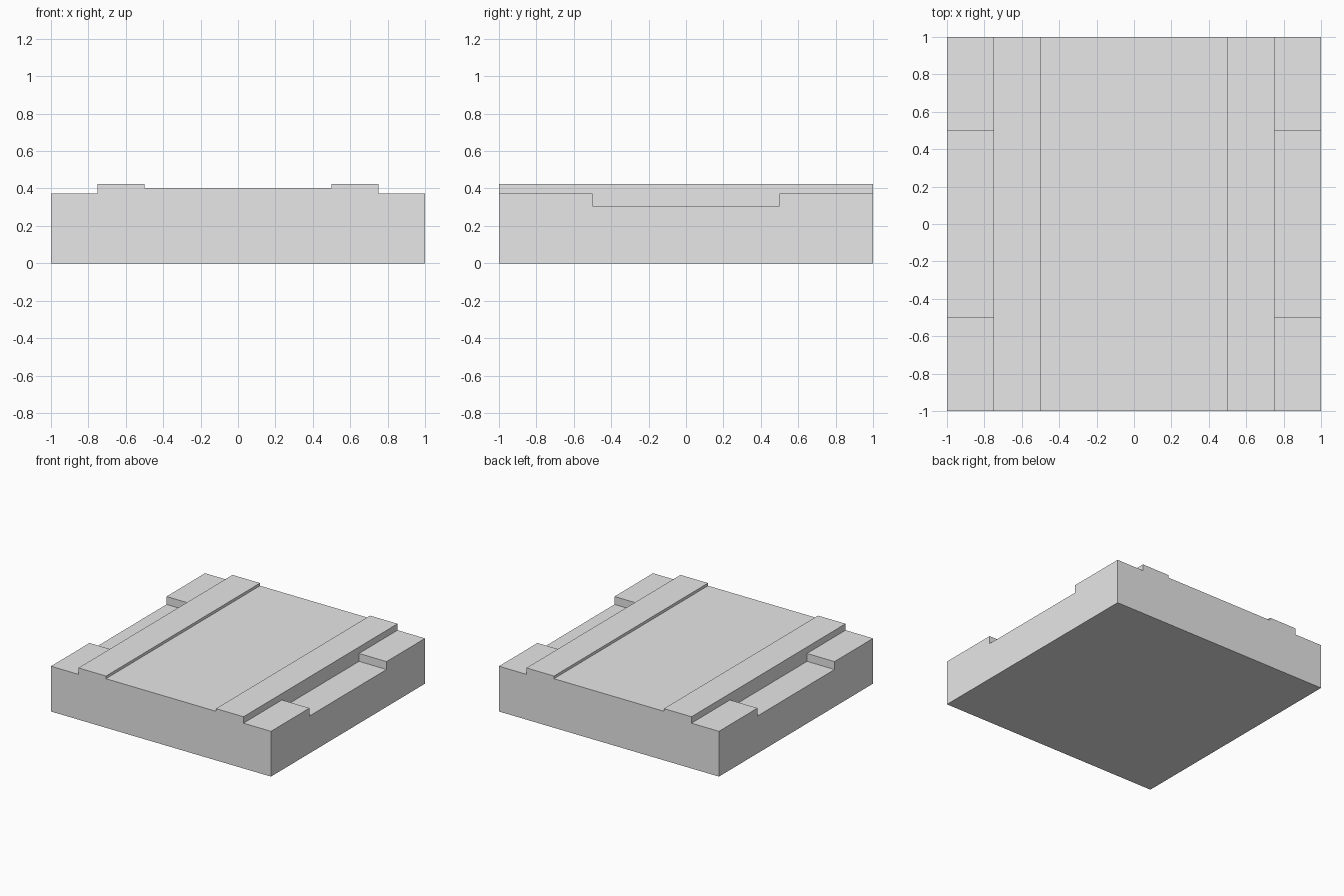
import bpy
import bmesh

cube = bpy.data.objects.get("Cube")
if cube:
    bpy.data.objects.remove(cube, do_unlink=True)

HALF = 1.0
RAIL_OUT, RAIL_IN = 0.75, 0.5
SHOULDER, RAIL, DECK, NOTCH = 0.372, 0.425, 0.403, 0.307

# One plain grey for the whole slab
grey = bpy.data.materials.new("plain_grey")
grey.use_nodes = True
colour = (0.8, 0.8, 0.8, 1.0)
grey.diffuse_color = colour
grey.node_tree.nodes["Principled BSDF"].inputs["Base Color"].default_value = colour


def extrude_profile(name, profile, y0, y1):
    """Extrude an (x, z) outline from y0 to y1 into a closed solid."""
    bm = bmesh.new()
    face = bm.faces.new([bm.verts.new((x, y0, z)) for x, z in profile])
    result = bmesh.ops.extrude_face_region(bm, geom=[face])
    moved = [g for g in result["geom"] if isinstance(g, bmesh.types.BMVert)]
    bmesh.ops.translate(bm, verts=moved, vec=(0, y1 - y0, 0))
    bmesh.ops.recalc_face_normals(bm, faces=bm.faces)
    mesh = bpy.data.meshes.new(name)
    bm.to_mesh(mesh)
    bm.free()
    mesh.materials.append(grey)
    obj = bpy.data.objects.new(name, mesh)
    bpy.context.collection.objects.link(obj)
    return obj


# Slab with low shoulders, two raised rails and a slightly sunken deck
half_profile = [(HALF, 0), (HALF, SHOULDER), (RAIL_OUT, SHOULDER),
                (RAIL_OUT, RAIL), (RAIL_IN, RAIL), (RAIL_IN, DECK)]
profile = half_profile + [(-x, z) for x, z in reversed(half_profile)]
slab = extrude_profile("railed_slab", profile, -HALF, HALF)

# Recess in the middle of each shoulder
for side, sign in (("left", 1), ("right", -1)):
    outline = [(sign * x, z) for x, z in (
        (RAIL_OUT, NOTCH), (HALF + 0.1, NOTCH),
        (HALF + 0.1, RAIL - 0.02), (RAIL_OUT, RAIL - 0.02))]
    cutter = extrude_profile(side + "_recess_cutter", outline, -0.5, 0.5)
    cutter.hide_render = True
    cut = slab.modifiers.new(side + "_recess", "BOOLEAN")
    cut.operation = "DIFFERENCE"
    cut.solver = "EXACT"
    cut.object = cutter
    bpy.context.view_layer.objects.active = slab
    bpy.ops.object.modifier_apply(modifier=cut.name)
    bpy.data.objects.remove(cutter, do_unlink=True)
